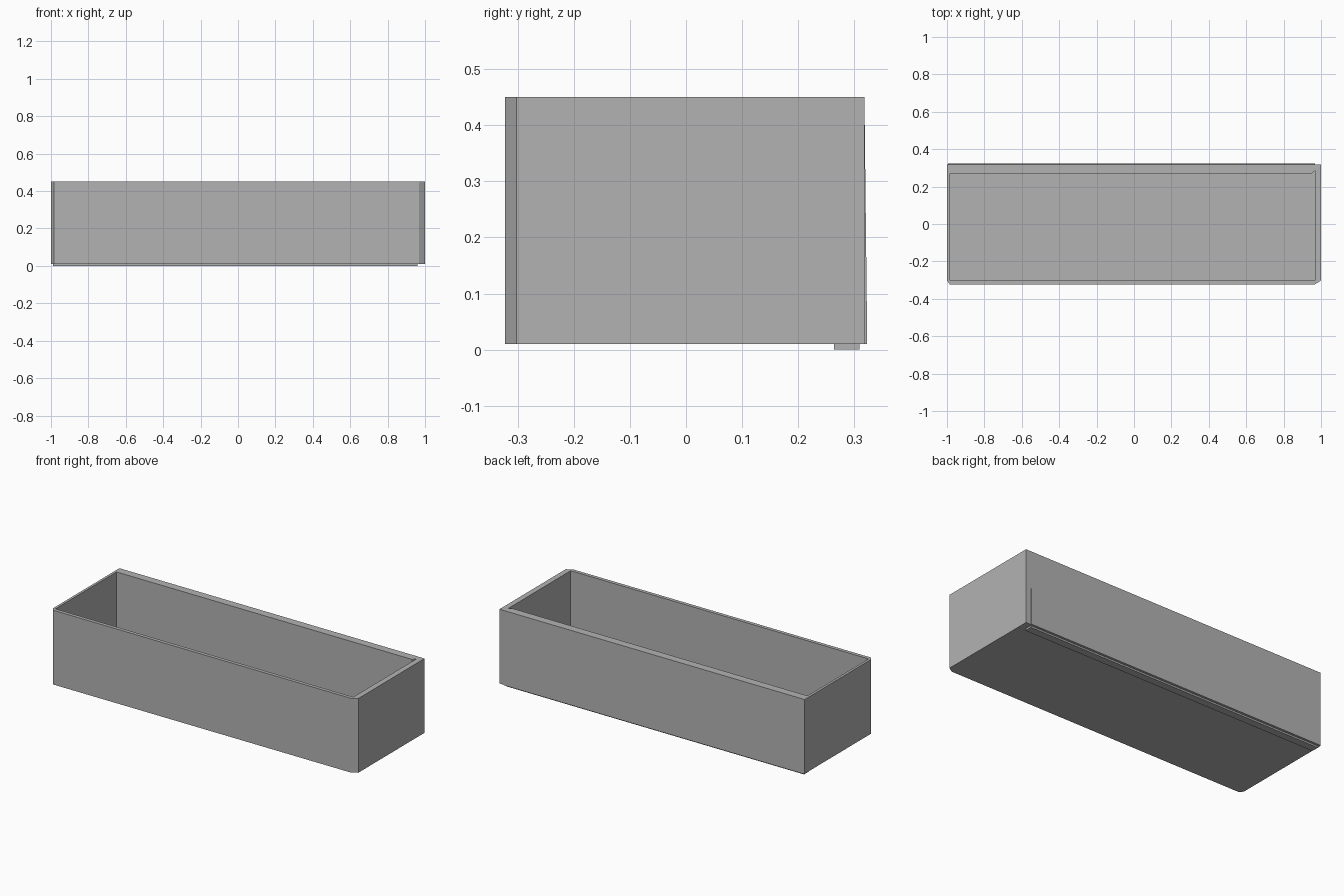
import bpy
import bmesh

if "Cube" in bpy.data.objects:
    bpy.data.objects.remove(bpy.data.objects["Cube"], do_unlink=True)

grey = bpy.data.materials.new("plain grey")
grey.use_nodes = True
colour = (0.45, 0.45, 0.45, 1)
grey.diffuse_color = colour
grey.node_tree.nodes["Principled BSDF"].inputs["Base Color"].default_value = colour

BOTTOM, TOP = 0.01, 0.45
FRONT, BACK = -0.323, 0.323
FRONT_IN, BACK_IN = -0.302, 0.27
LEFT_IN, RIGHT_IN = 0.967, -0.985


def panel(name, outline, z0, z1, lean=0.0):
    """Extrude a flat outline upward; lean pulls the top of the rear face forward."""
    bm = bmesh.new()
    base = bm.faces.new([bm.verts.new((x, y, z0)) for x, y in outline])
    grown = bmesh.ops.extrude_face_region(bm, geom=[base])["geom"]
    for v in grown:
        if isinstance(v, bmesh.types.BMVert):
            v.co.z = z1
            if v.co.y > BACK - 0.001:
                v.co.y -= lean
    bmesh.ops.recalc_face_normals(bm, faces=bm.faces)
    mesh = bpy.data.meshes.new(name)
    bm.to_mesh(mesh)
    bm.free()
    mesh.materials.append(grey)
    obj = bpy.data.objects.new(name, mesh)
    bpy.context.collection.objects.link(obj)


def rect(x0, x1, y0, y1):
    return [(x0, y0), (x1, y0), (x1, y1), (x0, y1)]


# Front wall with bevelled ends
panel("front_wall", [(RIGHT_IN, FRONT), (LEFT_IN, FRONT), (1, FRONT_IN), (-1, FRONT_IN)],
      BOTTOM, TOP)

# End walls
panel("left_wall", rect(LEFT_IN, 1, FRONT_IN, 0.318), BOTTOM, TOP)
panel("right_wall", rect(-1, RIGHT_IN, FRONT_IN, 0.318), BOTTOM, TOP)

# Thick back wall, leaning slightly, with a small inner mitre at one end
panel("back_wall", [(RIGHT_IN, BACK_IN), (0.95, BACK_IN), (LEFT_IN, 0.287),
                    (LEFT_IN, BACK), (-0.995, BACK), (RIGHT_IN, 0.31)],
      BOTTOM, TOP, lean=0.005)

# Floor between the walls, and the thin strip under its rear edge
panel("floor", rect(RIGHT_IN, LEFT_IN, FRONT_IN, BACK_IN + 0.01), BOTTOM, 0.03)
panel("rear_foot_strip", rect(-0.99, 0.96, 0.264, 0.309), 0, BOTTOM)
